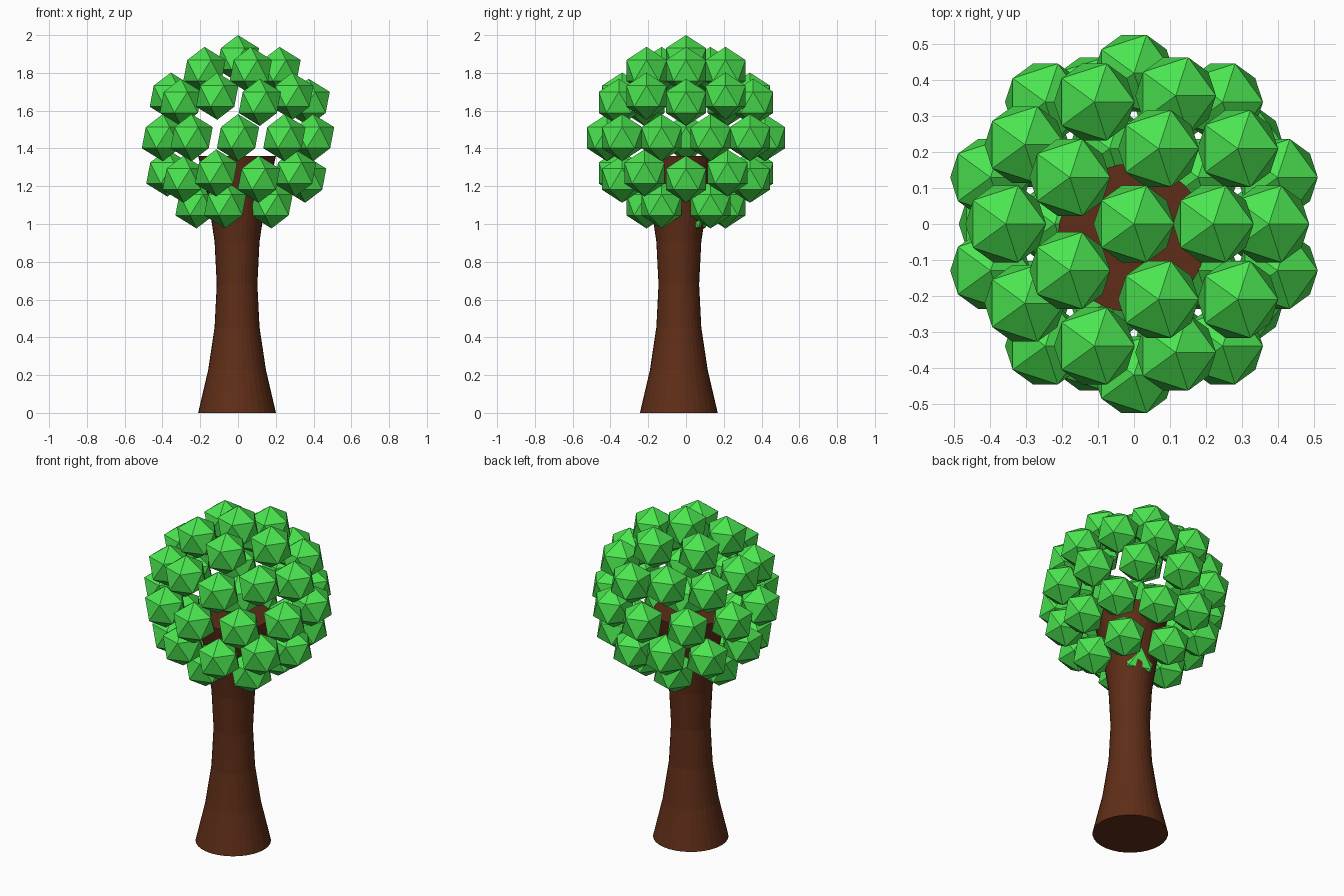
import bpy, bmesh
from mathutils import Vector, Matrix
from math import cos, sin, tau

if "Cube" in bpy.data.objects:
    bpy.data.objects.remove(bpy.data.objects["Cube"])


def material(name, rgb):
    m = bpy.data.materials.new(name)
    m.diffuse_color = (*rgb, 1.0)
    m.use_nodes = True
    m.node_tree.nodes["Principled BSDF"].inputs["Base Color"].default_value = m.diffuse_color
    return m


def add_object(name, bm, mat):
    mesh = bpy.data.meshes.new(name)
    bm.to_mesh(mesh)
    bm.free()
    mesh.materials.append(mat)
    obj = bpy.data.objects.new(name, mesh)
    bpy.context.collection.objects.link(obj)
    return obj


bark = material("bark brown", (0.115, 0.027, 0.009))
leaf = material("leaf green", (0.07, 0.78, 0.08))

# Trunk: waisted column, flaring equally at the root and the crown
SIDES, HEIGHT = 32, 1.36
CENTRE = Vector((-0.005, -0.038, 0))
radii = [0.206, 0.153, 0.119, 0.1075, 0.119, 0.153, 0.206]
bm = bmesh.new()
rings = []
for i, r in enumerate(radii):
    z = HEIGHT * i / (len(radii) - 1)
    rings.append([bm.verts.new(CENTRE + Vector((r * cos(tau * k / SIDES),
                                               r * sin(tau * k / SIDES), z)))
                  for k in range(SIDES)])
for low, high in zip(rings, rings[1:]):
    for k in range(SIDES):
        n = (k + 1) % SIDES
        bm.faces.new((low[k], low[n], high[n], high[k]))
bm.faces.new(rings[0][::-1])
bm.faces.new(rings[-1])
add_object("trunk", bm, bark)

# Foliage: one leaf clump on every point of a larger faceted ball,
# plus one in the middle of the crown
CROWN_R, CLUMP_R = 0.418, 0.125
crown_centre = Vector((0, 0, 2.0 - CROWN_R - CLUMP_R))
guide = bmesh.new()
bmesh.ops.create_icosphere(guide, subdivisions=2, radius=CROWN_R)
spots = [v.co.copy() for v in guide.verts] + [Vector((0, 0, 0))]
guide.free()
bm = bmesh.new()
for spot in spots:
    bmesh.ops.create_icosphere(bm, subdivisions=1, radius=CLUMP_R,
                               matrix=Matrix.Translation(crown_centre + spot))
add_object("foliage", bm, leaf)
